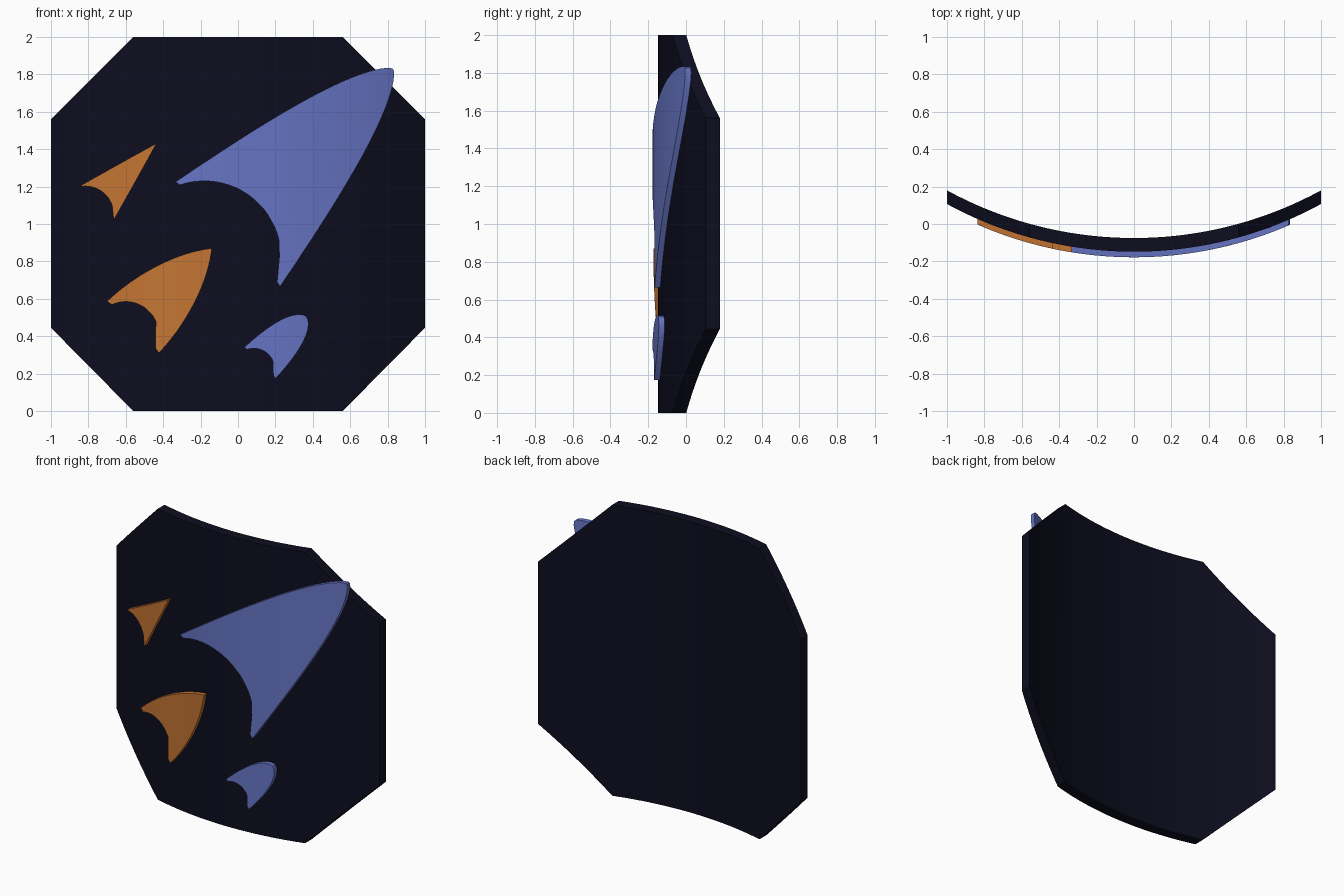
import bpy, bmesh, math
from mathutils import Vector

if "Cube" in bpy.data.objects:
    bpy.data.objects.remove(bpy.data.objects["Cube"])

RADIUS = 2.09      # curvature of the shield
SLICES = 40        # vertical strips that follow the curve


def material(name, rgb):
    m = bpy.data.materials.new(name)
    m.diffuse_color = (*rgb, 1)
    m.use_nodes = True
    m.node_tree.nodes["Principled BSDF"].inputs["Base Color"].default_value = m.diffuse_color
    return m


navy = material("dark navy", (0.0040, 0.0040, 0.0137))
blue = material("periwinkle blue", (0.133, 0.178, 0.552))
orange = material("burnt orange", (0.552, 0.178, 0.033))


def sag(x):
    return RADIUS - math.sqrt(RADIUS ** 2 - x * x)


def curved_plate(name, outline, y_front, y_back, mat):
    """Flat outline (x, z), sliced in strips, thickened and bent about a vertical axis."""
    bm = bmesh.new()
    face = bm.faces.new([bm.verts.new((x, y_front, z)) for x, z in outline])
    bmesh.ops.triangulate(bm, faces=[face])
    for i in range(1, SLICES):
        x = -1 + 2 * i / SLICES
        bmesh.ops.bisect_plane(bm, geom=bm.verts[:] + bm.edges[:] + bm.faces[:],
                               plane_co=(x, 0, 0), plane_no=(1, 0, 0), dist=1e-5)
    ext = bmesh.ops.extrude_face_region(bm, geom=bm.faces[:], use_keep_orig=True)
    moved = [g for g in ext["geom"] if isinstance(g, bmesh.types.BMVert)]
    bmesh.ops.translate(bm, verts=moved, vec=(0, y_back - y_front, 0))
    for v in bm.verts:
        v.co.y += sag(v.co.x)
    bmesh.ops.recalc_face_normals(bm, faces=bm.faces[:])
    mesh = bpy.data.meshes.new(name)
    bm.to_mesh(mesh)
    bm.free()
    mesh.materials.append(mat)
    obj = bpy.data.objects.new(name, mesh)
    bpy.context.collection.objects.link(obj)
    bpy.ops.object.select_all(action='DESELECT')
    obj.select_set(True)
    bpy.context.view_layer.objects.active = obj
    bpy.ops.object.shade_smooth_by_angle(angle=math.radians(25))
    return obj


def bezier(p0, p1, p2, p3, n=20):
    pts = []
    for i in range(n + 1):
        t = i / n
        s = 1 - t
        pts.append(tuple(s**3 * a + 3 * s * s * t * b + 3 * s * t * t * c + t**3 * d
                         for a, b, c, d in zip(p0, p1, p2, p3)))
    return pts


def fin_outline(c, edge, nose, centre_x, r, sweep):
    """Fin symmetric about the diagonal z = x + c, with a round bite out of its tail."""
    half = bezier(*edge) + nose
    mirrored = [(z - c, x + c) for x, z in reversed(half)]
    if (Vector(half[-1]) - Vector(mirrored[0])).length < 0.004:
        mirrored = mirrored[1:]
    a1 = math.radians(sweep)
    a0 = math.radians(90 - sweep)
    n = 24
    bite = [(centre_x + r * math.cos(a0 + (a1 - a0) * i / n),
             centre_x + c + r * math.sin(a0 + (a1 - a0) * i / n)) for i in range(n + 1)]
    return half + mirrored + bite


# Octagonal curved shield
curved_plate("shield", [(-0.56, 0), (0.56, 0), (1, 0.445), (1, 1.56),
                        (0.56, 2), (-0.56, 2), (-1, 1.56), (-1, 0.445)],
             -0.148, -0.075, navy)

# Raised fins: diagonal offset, edge curve, nose points, bite centre / radius / sweep
fins = [
    ("large_blue_fin", blue, 1.0,
     [(-0.335, 1.225), (0.0, 1.45), (0.55, 1.82), (0.80, 1.835)], [(0.825, 1.832)],
     -0.18, 0.41, 108.5),
    ("small_blue_fin", blue, 0.14,
     [(0.033, 0.34), (0.13, 0.43), (0.26, 0.53), (0.345, 0.515)], [(0.365, 0.507)],
     0.085, 0.11, 109),
    ("large_orange_fin", orange, 1.01,
     [(-0.70, 0.587), (-0.55, 0.73), (-0.33, 0.85), (-0.14, 0.87)], [],
     -0.60, 0.175, 115),
    ("small_orange_fin", orange, 1.867,
     [(-0.838, 1.207), (-0.70, 1.285), (-0.57, 1.358), (-0.436, 1.431)], [],
     -0.815, 0.15, 97),
]
for name, mat, c, edge, nose, cx, r, sweep in fins:
    curved_plate(name, fin_outline(c, edge, nose, cx, r, sweep), -0.178, -0.146, mat)
